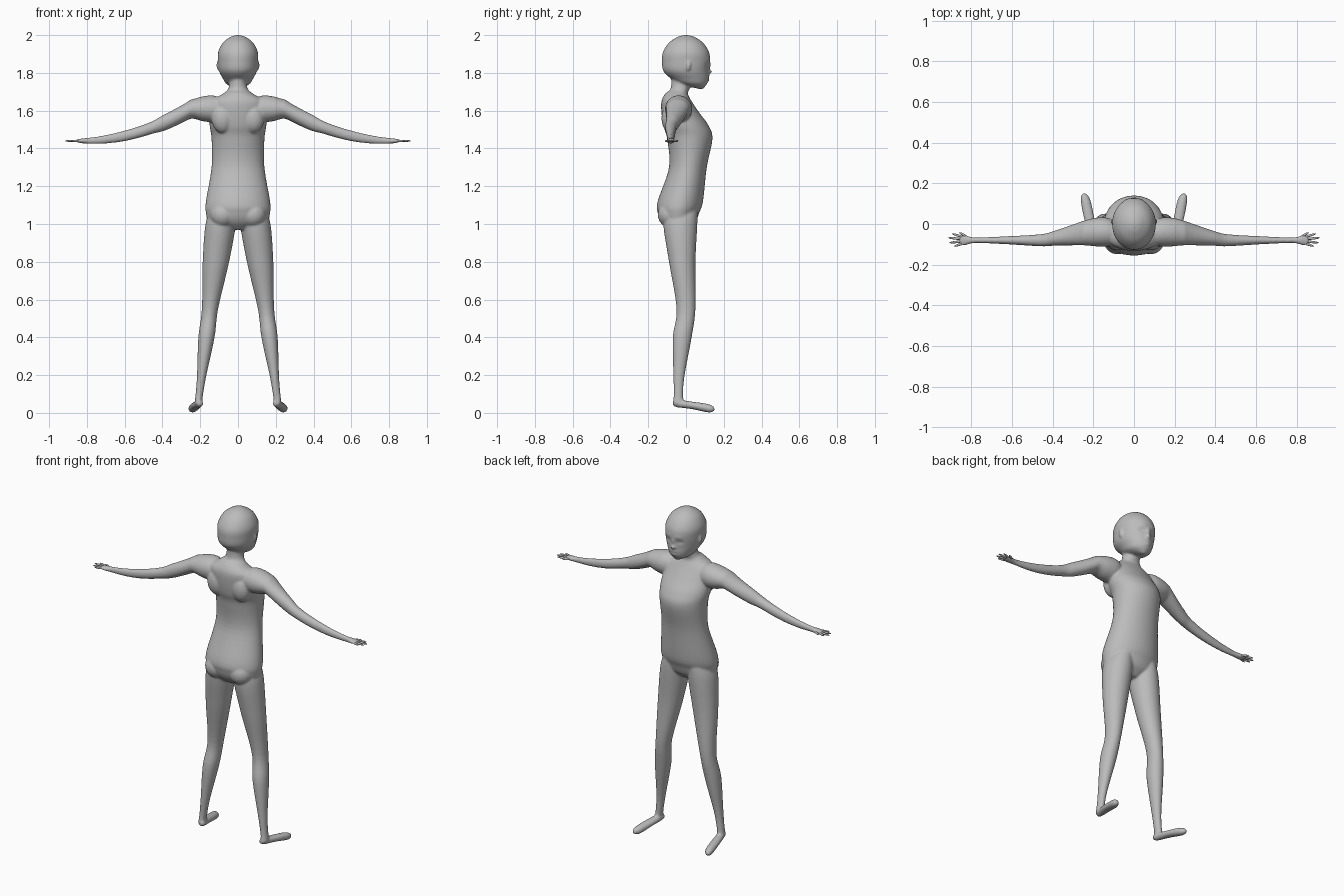
import bpy, bmesh, math
from mathutils import Vector, Matrix

old = bpy.data.objects.get("Cube")
if old:
    bpy.data.objects.remove(old)

skin = bpy.data.materials.new("plain grey")
skin.use_nodes = True
skin.diffuse_color = (.5, .5, .5, 1)
skin.node_tree.nodes["Principled BSDF"].inputs["Base Color"].default_value = skin.diffuse_color


def spline(rows, steps):
    """Catmull-Rom interpolation of rows of numbers."""
    points = [Vector(row) for row in rows]
    points = [points[0]] + points + [points[-1]]
    smooth = []
    for before, start, end, after in zip(points, points[1:], points[2:], points[3:]):
        for step in range(steps):
            t = step / steps
            leave, arrive = (end - before) / 2, (after - start) / 2
            ease = t * t * (3 - 2 * t)
            smooth.append(start.lerp(end, ease) + leave * t * (1 - t) ** 2 - arrive * t * t * (1 - t))
    return smooth + [points[-1]]


def loft(bm, rows, place, sides=40, steps=6):
    """Elliptical rings; each row is (along, half width, depth centre, half depth)."""
    rings = []
    for along, half_width, centre, half_depth in spline(rows, steps):
        ring = []
        for k in range(sides):
            angle = math.tau * k / sides
            across = half_width * math.cos(angle)
            depth = centre + half_depth * math.sin(angle)
            ring.append(bm.verts.new(place(along, across, depth)))
        rings.append(ring)
    for low, high in zip(rings, rings[1:]):
        for k in range(sides):
            bm.faces.new((low[k - 1], low[k], high[k], high[k - 1]))
    bm.faces.new(rings[0][::-1])
    bm.faces.new(rings[-1])
    return [vert for ring in rings for vert in ring]


def ball(bm, centre, size, turn=0):
    matrix = Matrix.Translation(centre) @ Matrix.Rotation(turn, 4, "Z") @ Matrix.Diagonal((*size, 1))
    bmesh.ops.create_uvsphere(bm, u_segments=20, v_segments=12, radius=1, matrix=matrix)


def finish(name, bm):
    bmesh.ops.recalc_face_normals(bm, faces=bm.faces)
    for face in bm.faces:
        face.smooth = True
    mesh = bpy.data.meshes.new(name)
    bm.to_mesh(mesh)
    bm.free()
    mesh.materials.append(skin)
    obj = bpy.data.objects.new(name, mesh)
    bpy.context.collection.objects.link(obj)
    return obj


def upright(height, across, depth):
    return (across, depth, height)


# Torso and neck, from crotch to throat
torso = [(.97, .06, -.04, .05), (1.01, .15, -.04, .09), (1.06, .17, -.04, .11),
         (1.12, .17, -.03, .12), (1.3, .14, .01, .1), (1.45, .14, .02, .12),
         (1.52, .15, 0, .12), (1.59, .15, -.03, .1), (1.65, .14, -.05, .08),
         (1.69, .08, -.05, .06), (1.72, .05, -.03, .05), (1.8, .04, -.02, .06)]

# Head, from chin to crown
head = [(1.715, .01, .08, .01), (1.74, .06, .04, .07), (1.77, .08, .02, .1),
        (1.81, .1, 0, .12), (1.86, .106, 0, .127), (1.91, .105, 0, .122),
        (1.96, .08, 0, .09), (1.99, .04, 0, .045), (2, .01, 0, .01)]

# Leg, from hip to ankle
leg = [(1.08, .06, -.02, .08), (1, .08, -.03, .09), (.8, .07, -.02, .07), (.55, .043, 0, .05),
       (.4, .043, -.02, .05), (.2, .025, -.037, .03), (.1, .02, -.04, .025), (.05, .02, -.04, .03)]

# Foot, from heel to toes
foot = [(-.07, .01, .05, .01), (-.05, .02, .05, .02), (.03, .026, .04, .02),
        (.12, .024, .024, .022), (.15, .01, .02, .01)]

# Arm and palm, from shoulder to knuckles
arm = [(.07, .05, -.05, .05), (.13, .07, -.04, .07), (.19, .065, -.04, .07),
       (.25, .05, -.045, .06), (.39, .043, -.07, .037), (.46, .033, -.08, .03),
       (.62, .027, -.08, .02), (.78, .017, -.08, .014), (.83, .012, -.08, .025),
       (.86, .005, -.08, .02)]


def along_leg(height, across, depth):
    return (side * (.217 - height / 8 + across), depth, height)


def along_foot(reach, across, height):
    return (side * (.215 + reach / 5 + across), reach, height)


def along_arm(reach, across, depth):
    droop = min(1.61, 1.44 + (.83 - reach) ** 2 / 2)
    return (side * reach, depth, droop + across)


body = bmesh.new()
loft(body, torso, upright)
face_verts = loft(body, head, upright, sides=96, steps=8)

# Facial relief: across, height, half width, half height, push
relief = {
    "eye socket": (.036, 1.84, .016, .009, -.011),
    "eyeball": (.036, 1.84, .008, .004, .006),
    "brow": (.035, 1.87, .02, .007, .004),
    "nose tip": (0, 1.805, .014, .01, .02),
    "nose bridge": (0, 1.835, .008, .02, .008),
    "upper lip": (0, 1.778, .02, .005, .006),
    "mouth": (0, 1.768, .024, .003, -.006),
    "lower lip": (0, 1.758, .018, .005, .006),
}
for vert in face_verts:
    if vert.co.y > .03:
        x, z = abs(vert.co.x), vert.co.z
        vert.co.y += sum(push * math.exp(-((x - across) / wide) ** 2 - ((z - height) / tall) ** 2)
                         for across, height, wide, tall, push in relief.values())

for side in (1, -1):
    loft(body, leg, along_leg)
    loft(body, foot, along_foot)
    loft(body, arm, along_arm)
    # Ear, shoulder blade and buttock
    ball(body, (side * .105, .01, 1.84), (.008, .016, .026), side * -.4)
    ball(body, (side * .08, -.08, 1.56), (.06, .05, .08))
    ball(body, (side * .08, -.08, 1.05), (.07, .07, .07))

# Fuse the parts into one smooth skin
skin_body = finish("body", body)
fuse = skin_body.modifiers.new("fuse", "REMESH")
fuse.mode = "VOXEL"
fuse.voxel_size = .006
fuse.use_smooth_shade = True
soften = skin_body.modifiers.new("soften", "SMOOTH")
soften.factor = .5
soften.iterations = 6

# Thumb and fingers fan out from the wrist
for side, label in ((1, "left"), (-1, "right")):
    hand = bmesh.new()
    for index, length in enumerate((.08, .11, .125, .12, .1)):
        angle = .5 - index / 5
        middle = length * .7
        centre = (side * (.79 + middle * math.cos(angle)), -.08 + middle * math.sin(angle), 1.44)
        ball(hand, centre, (length * .3, .006, .006), side * angle)
    finish(label + "_fingers", hand)
